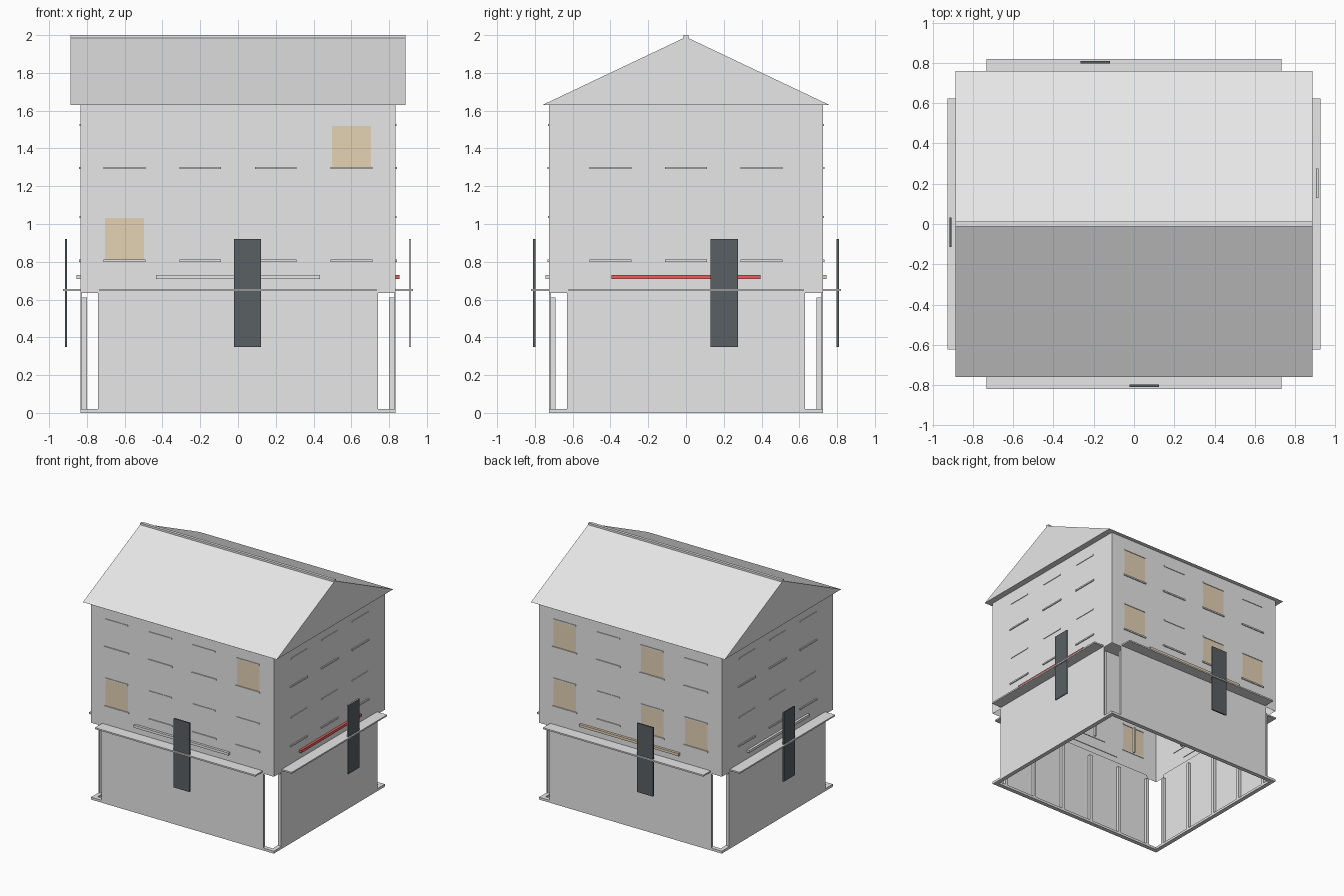
import bpy, bmesh, math
from mathutils import Matrix

if "Cube" in bpy.data.objects:
    bpy.data.objects.remove(bpy.data.objects["Cube"])


def material(name, rgb):
    m = bpy.data.materials.new(name)
    m.diffuse_color = (*rgb, 1)
    m.use_nodes = True
    m.node_tree.nodes["Principled BSDF"].inputs["Base Color"].default_value = m.diffuse_color
    return m


PLASTER = material("pale_grey", (0.8, 0.8, 0.8))
LIT = material("warm_tan", (0.78, 0.65, 0.46))
DARK = material("charcoal", (0.10, 0.115, 0.125))
RED = material("red", (0.82, 0.12, 0.11))


def finish(name, bm, mats, turn=0.0):
    bmesh.ops.transform(bm, matrix=Matrix.Rotation(turn, 4, 'Z'), verts=bm.verts)
    me = bpy.data.meshes.new(name)
    bm.to_mesh(me)
    bm.free()
    for m in mats:
        me.materials.append(m)
    ob = bpy.data.objects.new(name, me)
    bpy.context.collection.objects.link(ob)
    return ob


def boxes(name, items, mat, turn=0.0):
    """Boxes given as (u0, u1, d0, d1, z0, z1); u along the facade, d outward."""
    bm = bmesh.new()
    for u0, u1, d0, d1, z0, z1 in items:
        mtx = Matrix.Translation(((u0 + u1) / 2, -(d0 + d1) / 2, (z0 + z1) / 2))
        mtx = mtx @ Matrix.Diagonal((u1 - u0, d1 - d0, z1 - z0, 1))
        bmesh.ops.create_cube(bm, size=1, matrix=mtx)
    return finish(name, bm, [mat], turn)


WX, WY = 0.835, 0.725             # half sizes of the house
Z0, Z1 = 0.635, 1.63              # upper storeys
ROWS = [(0.812, 1.032), (1.302, 1.52)]
HW = 0.103                        # half window width
RECESS = 0.022


def wall(name, half, d, centres, lit, turn):
    """Upper wall as a grid of quads with recessed window cells."""
    us = [-half] + [c + s * HW for c in centres for s in (-1, 1)] + [half]
    zs = [Z0] + [z for r in ROWS for z in r] + [Z1]
    bm = bmesh.new()
    grid = [[bm.verts.new((u, -d, z)) for u in us] for z in zs]
    panes = []
    for j in range(len(zs) - 1):
        for i in range(len(us) - 1):
            f = bm.faces.new((grid[j][i], grid[j][i + 1],
                              grid[j + 1][i + 1], grid[j + 1][i]))
            if i % 2 and j % 2:
                panes.append(f)
                f.material_index = int((i // 2, j // 2) in lit)
    shades = [(f, f.material_index) for f in panes]
    for f in panes:
        f.material_index = 0
    bmesh.ops.inset_individual(bm, faces=panes, thickness=0.0, depth=-RECESS)
    for f, k in shades:
        f.material_index = k
    finish(name, bm, [PLASTER, LIT], turn)


# side: name, half length, distance, windows, lit (column, row),
#       canopy half length and reach, shop half length, posts,
#       name board half length and colour, hanging panel start
LONG, SHORT = [-0.6, -0.2, 0.2, 0.6], [-0.4, 0, 0.4]
SIDES = [
    ("front", WX, WY, LONG, {(0, 0), (3, 1)},
     0.733, 0.82, 0.74, 6, 0.433, PLASTER, -0.022),
    ("right", WY, WX, SHORT, set(),
     0.623, 0.927, 0.63, 5, 0.395, RED, 0.13),
    ("back", WX, WY, LONG, {(0, 0), (2, 0), (3, 0), (0, 1), (2, 1)},
     0.733, 0.82, 0.74, 6, 0.455, LIT, 0.12),
    ("left", WY, WX, SHORT, set(),
     0.623, 0.927, 0.63, 5, 0.395, PLASTER, -0.032),
]

for k, (side, half, d, centres, lit, ch, reach, sh, n, bh, bcol, p0) in enumerate(SIDES):
    t = k * math.pi / 2
    wall(side + "_wall", half, d, centres, lit, t)

    # window bars, sills and lintels
    bars, sills = [], []
    for c in centres:
        for a, b in ROWS:
            bars.append((c - 0.005, c + 0.005, d - RECESS - 0.002, d - 0.003, a, b))
            sills.append((c - HW - 0.008, c + HW + 0.008, d - 0.005, d + 0.008, a - 0.012, a))
            sills.append((c - HW, c + HW, d - 0.005, d + 0.005, b, b + 0.01))
    boxes(side + "_window_bars", bars, PLASTER, t)
    boxes(side + "_window_sills", sills, PLASTER, t)

    # shop front sheet with posts behind it
    boxes(side + "_shop_front", [(-sh, sh, d - 0.01, d, 0.02, Z0 + 0.012)], PLASTER, t)
    posts = []
    for i in range(n):
        u = (sh - 0.02) * (2 * i / (n - 1) - 1)
        posts.append((u - 0.012, u + 0.012, d - 0.035, d - 0.01, 0.02, 0.61))
    boxes(side + "_shop_posts", posts, PLASTER, t)

    # canopy, name board and hanging panel
    boxes(side + "_canopy", [(-ch, ch, d - 0.01, reach, 0.645, 0.657)], PLASTER, t)
    boxes(side + "_name_board", [(-bh, bh, d - 0.005, d + 0.02, 0.71, 0.731)], bcol, t)
    pd = reach - 0.022
    if side == "right":
        boxes("right_hanging_core", [(p0, p0 + 0.145, pd, pd + 0.01, 0.35, 0.92)], PLASTER, t)
        boxes("right_hanging_faces",
              [(p0, p0 + 0.145, q, q + 0.001, 0.35, 0.92) for q in (pd - 0.001, pd + 0.01)], DARK, t)
    else:
        boxes(side + "_hanging_panel", [(p0, p0 + 0.145, pd, pd + 0.011, 0.35, 0.92)], DARK, t)

# plinth ring at the ground
w = 0.035
boxes("plinth", [(-WX, WX, WY - w, WY, 0, 0.02), (-WX, WX, -WY, -WY + w, 0, 0.02),
                 (-WX, -WX + w, -WY + w, WY - w, 0, 0.02),
                 (WX - w, WX, -WY + w, WY - w, 0, 0.02)], PLASTER)

# gable roof as a closed prism, with a ridge cap
RX, RY = 0.886, 0.76
bm = bmesh.new()
ends = [[bm.verts.new((x, y, z)) for y, z in ((-RY, Z1), (RY, Z1), (0, 1.99))]
        for x in (-RX, RX)]
bm.faces.new(ends[0])
bm.faces.new(ends[1])
for i in range(3):
    j = (i + 1) % 3
    bm.faces.new((ends[0][i], ends[0][j], ends[1][j], ends[1][i]))
bmesh.ops.recalc_face_normals(bm, faces=bm.faces)
finish("roof", bm, [PLASTER])
boxes("ridge_cap", [(-RX, RX, -0.012, 0.012, 1.975, 2.0)], PLASTER)
